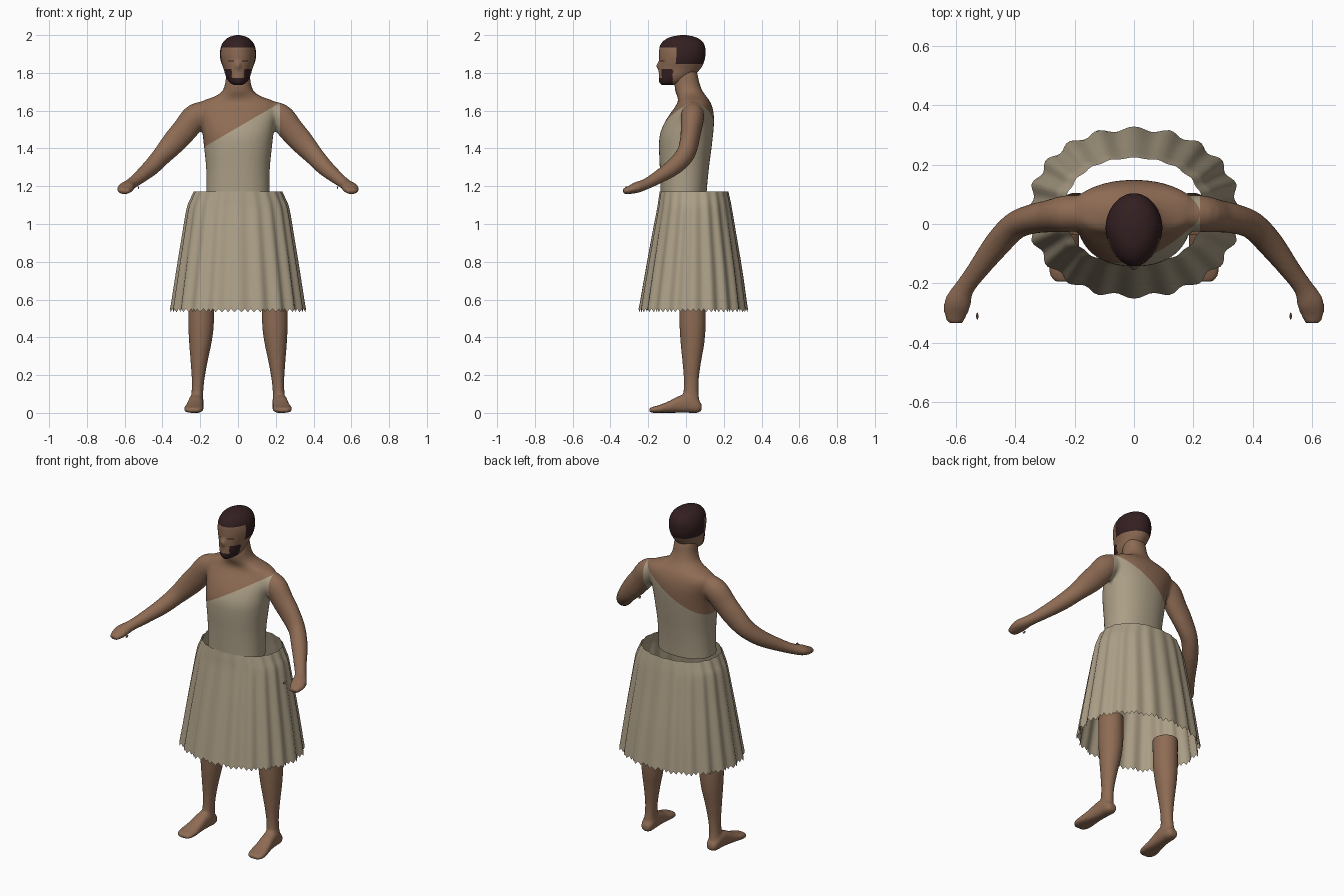
import bpy, bmesh, math
from mathutils import Vector

if "Cube" in bpy.data.objects:
    bpy.data.objects.remove(bpy.data.objects["Cube"])


def material(name, rgb):
    m = bpy.data.materials.new(name)
    m.diffuse_color = (*rgb, 1)
    m.use_nodes = True
    m.node_tree.nodes["Principled BSDF"].inputs["Base Color"].default_value = m.diffuse_color
    return m


SKIN = material("skin brown", (0.27, 0.148, 0.088))
CLOTH = material("linen beige", (0.41, 0.345, 0.24))
HAIR = material("dark hair", (0.034, 0.014, 0.015))


def refine(rows, k):
    """Smooth curve through the rows, k steps between each pair."""
    out = []
    for i in range(len(rows) - 1):
        p = [rows[max(0, min(len(rows) - 1, i + d))] for d in (-1, 0, 1, 2)]
        for j in range(k):
            t = j / k
            out.append([0.5 * (2 * b + (c - a) * t + (2 * a - 5 * b + 4 * c - d) * t * t
                               + (3 * b - a - 3 * c + d) * t ** 3) for a, b, c, d in zip(*p)])
    return out + [list(rows[-1])]


def loft(bm, rings, n=32, power=1.0, cap=True):
    """Skin rings given as (centre, half axis u, half axis v)."""
    loops = []
    for c, u, v in rings:
        loop = []
        for i in range(n):
            a = 2 * math.pi * i / n
            ca, sa = math.cos(a), math.sin(a)
            ca = math.copysign(abs(ca) ** power, ca)
            sa = math.copysign(abs(sa) ** power, sa)
            loop.append(bm.verts.new(c + u * ca + v * sa))
        loops.append(loop)
    for a, b in zip(loops, loops[1:]):
        for i in range(n):
            j = (i + 1) % n
            bm.faces.new((a[i], a[j], b[j], b[i]))
    if cap:
        bm.faces.new(loops[0][::-1])
        bm.faces.new(loops[-1])
    return loops


def upright(rows, cx=None):
    """Rows (z, half x, y front, y back[, centre x]) to horizontal rings."""
    return [(Vector((r[4] if len(r) > 4 else 0, (r[2] + r[3]) / 2, r[0])),
             Vector((r[1], 0, 0)), Vector((0, (r[3] - r[2]) / 2, 0))) for r in rows]


def add_object(name, bm, mats):
    bmesh.ops.recalc_face_normals(bm, faces=bm.faces)
    me = bpy.data.meshes.new(name)
    bm.to_mesh(me)
    bm.free()
    for m in mats:
        me.materials.append(m)
    for p in me.polygons:
        p.use_smooth = True
    ob = bpy.data.objects.new(name, me)
    bpy.context.collection.objects.link(ob)
    return ob


def fuse(name, bm, voxel, smooth):
    """Merge overlapping volumes into one smooth skin, returned as bmesh."""
    ob = add_object(name + "_volume", bm, [])
    r = ob.modifiers.new("merge", 'REMESH')
    r.mode = 'VOXEL'
    r.voxel_size = voxel
    s = ob.modifiers.new("soften", 'SMOOTH')
    s.factor, s.iterations = 0.5, smooth
    dg = bpy.context.evaluated_depsgraph_get()
    me = bpy.data.meshes.new_from_object(ob.evaluated_get(dg))
    bpy.data.objects.remove(ob)
    out = bmesh.new()
    out.from_mesh(me)
    return out


def cut(bm, co, no, clear=False):
    bmesh.ops.bisect_plane(bm, geom=bm.verts[:] + bm.edges[:] + bm.faces[:],
                           plane_co=co, plane_no=no, clear_outer=clear)


# Torso, neck and arms
TORSO = [(1.10, .170, -.135, .105), (1.20, .168, -.136, .112), (1.30, .169, -.139, .122),
         (1.40, .179, -.143, .135), (1.47, .187, -.139, .143), (1.53, .196, -.117, .148),
         (1.58, .210, -.087, .147), (1.62, .215, -.058, .139), (1.65, .190, -.043, .126),
         (1.675, .125, -.046, .108), (1.70, .086, -.056, .09), (1.74, .069, -.061, .073),
         (1.79, .063, -.056, .062), (1.83, .055, -.05, .05)]
# x, y, z, horizontal radius, vertical radius
ARM = [(.13, .035, 1.60, .055, .055), (.22, .035, 1.57, .062, .070), (.28, .027, 1.50, .055, .068),
       (.34, .017, 1.432, .050, .064), (.40, -.006, 1.365, .047, .053), (.46, -.068, 1.30, .045, .045),
       (.53, -.160, 1.24, .035, .034), (.57, -.215, 1.21, .034, .029), (.592, -.262, 1.193, .045, .029),
       (.600, -.300, 1.180, .040, .022), (.603, -.333, 1.172, .027, .015)]


def arm_rings(side):
    rows = refine(ARM, 4)
    rings = []
    for i, r in enumerate(rows):
        t = Vector(rows[min(i + 1, len(rows) - 1)][:3]) - Vector(rows[max(i - 1, 0)][:3])
        u = t.cross(Vector((0, 0, 1))).normalized()
        v = u.cross(t).normalized()
        m = Vector((side, 1, 1))
        rings.append((Vector(r[:3]) * m, u * r[3] * m, v * r[4] * m))
    return rings


bm = bmesh.new()
loft(bm, upright(refine(TORSO, 4)), 40, 0.9)
for side in (1, -1):
    loft(bm, arm_rings(side), 24)
bm = fuse("body", bm, 0.009, 6)
# One-shoulder bodice, cut along a diagonal and at the armholes
SLOPE, LEVEL, HOLE = 0.582, 1.512, 0.222
cut(bm, (0, 0, 1.14), (0, 0, -1), True)
cut(bm, (0, 0, LEVEL), (-SLOPE, 0, 1))
for side in (1, -1):
    cut(bm, (side * HOLE, 0, 0), (1, 0, 0))
for f in bm.faces:
    c = f.calc_center_median()
    f.material_index = int(abs(c.x) < HOLE and c.z < LEVEL + SLOPE * c.x)
add_object("body_with_bodice", bm, [SKIN, CLOTH])

# Thumb tips
for side, label in ((1, "left"), (-1, "right")):
    bm = bmesh.new()
    bmesh.ops.create_uvsphere(bm, u_segments=10, v_segments=6, radius=1)
    for v in bm.verts:
        v.co = Vector((side * .527 + v.co.x * .004, -.31 + v.co.y * .012, 1.193 + v.co.z * .007))
    add_object(label + "_thumb_tip", bm, [SKIN])

# Legs and bare feet
LEG = [(.66, .068, -.038, .106, .195), (.54, .068, -.036, .105, .195), (.45, .067, -.034, .104, .196),
       (.36, .058, -.028, .096, .200), (.27, .045, -.019, .080, .206), (.18, .034, -.012, .068, .211),
       (.11, .031, -.014, .066, .215), (.06, .034, -.025, .072, .218), (.02, .032, -.02, .07, .220)]
# y, centre x, half width, bottom z, top z
FOOT = [(.083, .218, .022, .012, .045), (.06, .219, .035, 0, .07), (.01, .221, .039, 0, .10),
        (-.04, .225, .041, 0, .088), (-.09, .230, .046, 0, .062), (-.14, .235, .052, 0, .042),
        (-.175, .236, .046, 0, .032), (-.194, .236, .030, .005, .024)]
for side, label in ((1, "left"), (-1, "right")):
    bm = bmesh.new()
    loft(bm, upright([r[:4] + [r[4] * side] for r in refine(LEG, 4)]), 28)
    loft(bm, [(Vector((r[1] * side, r[0], (r[3] + r[4]) / 2)), Vector((r[2], 0, 0)),
               Vector((0, 0, (r[4] - r[3]) / 2))) for r in refine(FOOT, 4)], 28, 0.8)
    bm = fuse(label + "_leg", bm, 0.008, 4)
    cut(bm, (0, 0, .62), (0, 0, 1), True)
    low = min(v.co.z for v in bm.verts)
    for v in bm.verts:
        v.co.z = max(0, v.co.z - low)
    add_object(label + "_leg", bm, [SKIN])

# Head with cropped hair, beard and eyes
HEAD = [(1.735, .022, -.128, -.07), (1.75, .048, -.141, -.01), (1.78, .066, -.144, .035),
        (1.82, .077, -.143, .075), (1.86, .091, -.141, .096), (1.90, .096, -.142, .103),
        (1.94, .090, -.139, .10), (1.97, .073, -.118, .083), (1.99, .046, -.082, .048),
        (2.0, .010, -.03, .0)]
bm = bmesh.new()
loft(bm, upright(refine(HEAD, 6)), 72)
for v in bm.verts:
    front = max(0, min(1, (-.01 - v.co.y) / .13))
    v.co.x *= 1 - .12 * front
    # Nose ridge
    if v.co.y < -.06:
        v.co.y -= .014 * math.exp(-(v.co.x / .014) ** 2 - ((v.co.z - 1.838) / .02) ** 2)
for f in bm.faces:
    c = f.calc_center_median()
    x = abs(c.x)
    hair = c.z > 1.935 or (c.y > -.05 and c.z > 1.845)
    mouth = x < .033 and 1.772 < c.z
    beard = c.z < 1.818 and c.y < -.07 and not mouth
    eye = abs(c.z - 1.8635) < .0035 and .02 < x < .052 and c.y < -.07
    f.material_index = int(hair or beard or eye)
add_object("head", bm, [SKIN, HAIR])

# Pleated open skirt with a serrated hem: z, half x, y front, y back
SKIRT = [(1.172, .232, -.137, .222), (1.13, .250, -.143, .231), (1.08, .268, -.150, .240),
         (.95, .289, -.174, .261), (.75, .320, -.209, .293), (.545, .350, -.243, .320)]
bm = bmesh.new()
N = 144
loops = loft(bm, upright(refine(SKIRT, 4)), N, 0.92, cap=False)
for k, loop in enumerate(loops):
    mid = sum((v.co for v in loop), Vector()) / N
    depth = .012 + .016 * k / (len(loops) - 1)
    for i, v in enumerate(loop):
        w = 1 + depth * math.cos(20 * 2 * math.pi * i / N)
        v.co.x *= w
        v.co.y = mid.y + (v.co.y - mid.y) * w
        if k == len(loops) - 1:
            v.co.z += -.012 if i % 2 else .006
add_object("skirt", bm, [CLOTH])
